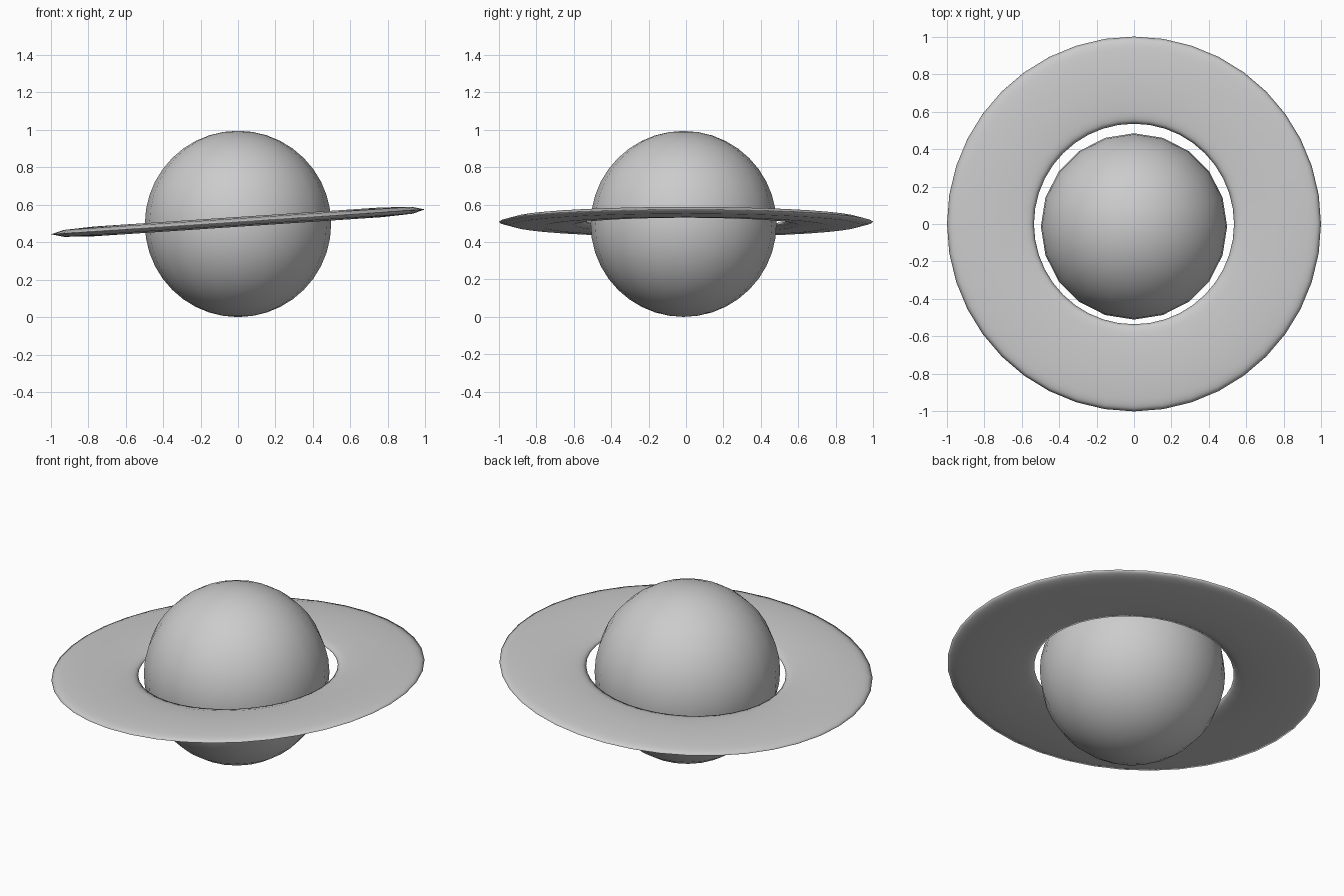
import bpy
import bmesh
import math

cube = bpy.data.objects.get("Cube")
if cube:
    bpy.data.objects.remove(cube, do_unlink=True)

grey = bpy.data.materials.new("light_grey")
grey.use_nodes = True
color = (0.6, 0.6, 0.6, 1.0)
grey.diffuse_color = color
grey.node_tree.nodes["Principled BSDF"].inputs["Base Color"].default_value = color


def finish(name):
    obj = bpy.context.object
    obj.name = name
    obj.data.name = name
    obj.data.materials.append(grey)
    bpy.ops.object.shade_smooth()
    return obj


# Planet globe
RADIUS = 0.497
bpy.ops.mesh.primitive_uv_sphere_add(
    segments=20, ring_count=20, radius=RADIUS, location=(0, -0.013, RADIUS))
finish("planet")

# Flat ring: a torus squashed to a thin lens section, tipped up towards +x
INNER, OUTER, HALF_THICKNESS = 0.535, 1.0, 0.026
tube = (OUTER - INNER) / 2
bpy.ops.mesh.primitive_torus_add(
    major_segments=40, minor_segments=8,
    major_radius=(OUTER + INNER) / 2, minor_radius=tube,
    location=(0, 0, 0.508), rotation=(0, math.radians(-3.8), 0))
ring = finish("planet_ring")
ring.scale.z = HALF_THICKNESS / tube
